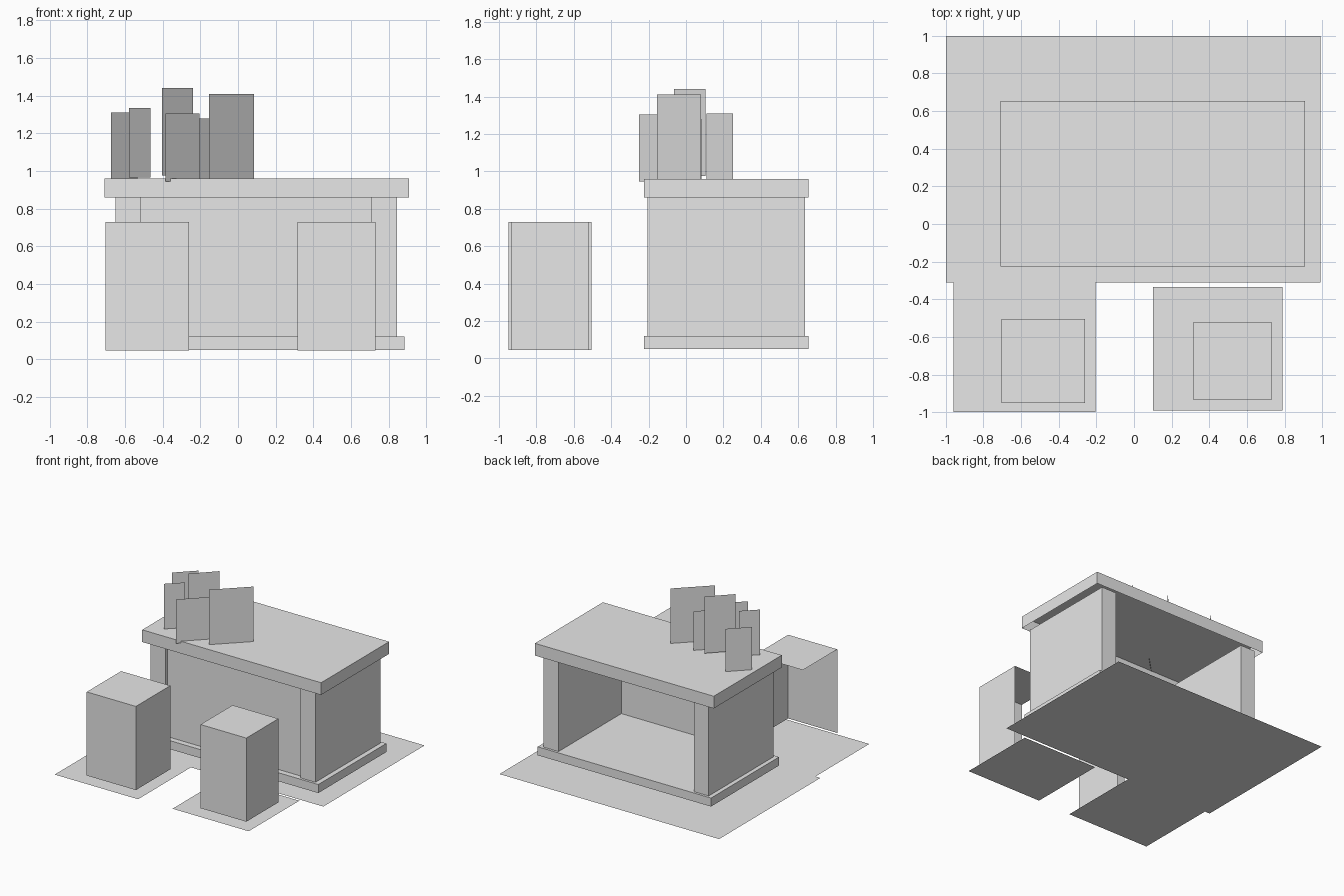
import bpy

if "Cube" in bpy.data.objects:
    bpy.data.objects.remove(bpy.data.objects["Cube"])

grey = bpy.data.materials.new("light_grey")
grey.diffuse_color = (0.8, 0.8, 0.8, 1)
grey.use_nodes = True
grey.node_tree.nodes["Principled BSDF"].inputs["Base Color"].default_value = grey.diffuse_color

# corner order: bit 0 = x, bit 1 = y, bit 2 = z
SIDES = {"left": (0, 4, 6, 2), "right": (1, 3, 7, 5), "front": (0, 1, 5, 4),
         "back": (2, 6, 7, 3), "bottom": (0, 2, 3, 1), "top": (4, 5, 7, 6)}


def make(name, verts, faces):
    mesh = bpy.data.meshes.new(name)
    mesh.from_pydata(verts, [], faces)
    mesh.materials.append(grey)
    obj = bpy.data.objects.new(name, mesh)
    bpy.context.collection.objects.link(obj)
    return obj


def panel_box(name, x, y, z, sides):
    """Box made of only the named sides."""
    verts = [(a, b, c) for c in z for b in y for a in x]
    return make(name, verts, [SIDES[s] for s in sides.split()])


def sheet(name, x, y, z):
    """Flat horizontal sheet."""
    return make(name, [(x[0], y[0], z), (x[1], y[0], z), (x[1], y[1], z), (x[0], y[1], z)],
                [(0, 1, 2, 3)])


def card(name, x, y, z):
    """Upright sheet running diagonally across the counter."""
    return make(name, [(x[0], y[0], z[0]), (x[1], y[1], z[0]),
                       (x[1], y[1], z[1]), (x[0], y[0], z[1])], [(0, 1, 2, 3)])


# Ground sheets
sheet("counter_mat", (-1.0, 0.99), (-0.31, 1.0), 0.0)
sheet("left_stool_mat", (-0.96, -0.205), (-1.0, -0.285), 0.004)
sheet("right_stool_mat", (0.10, 0.79), (-0.99, -0.335), 0.004)

# Counter: open-bottomed top and base, two end walls, recessed front panel, open back
lid = "left right front back top"
panel_box("counter_top", (-0.71, 0.91), (-0.225, 0.655), (0.86, 0.96), lid)
panel_box("counter_base", (-0.685, 0.885), (-0.225, 0.655), (0.05, 0.12), lid)
for name, x in (("left_wall", (-0.65, -0.515)), ("right_wall", (0.71, 0.845))):
    panel_box(name, x, (-0.205, 0.635), (0.12, 0.86), "left right front back")
panel_box("front_panel", (-0.515, 0.71), (-0.178, 0.635), (0.12, 0.86), "front")

# Stools: only top, front and right sides
panel_box("left_stool", (-0.705, -0.26), (-0.95, -0.505), (0.045, 0.73), "top front right")
panel_box("right_stool", (0.315, 0.73), (-0.935, -0.52), (0.045, 0.73), "top front right")

# Cards standing on the counter
cards = [((-0.675, -0.535), (0.11, 0.25), (0.96, 1.31)),
         ((-0.58, -0.465), (-0.13, -0.02), (0.965, 1.335)),
         ((-0.405, -0.24), (-0.065, 0.105), (0.975, 1.44)),
         ((-0.385, -0.205), (-0.25, -0.07), (0.945, 1.305)),
         ((-0.24, -0.125), (-0.033, 0.082), (0.96, 1.28)),
         ((-0.155, 0.085), (-0.155, 0.08), (0.96, 1.41))]
for i, (x, y, z) in enumerate(cards):
    card(f"card_{i + 1}", x, y, z)
